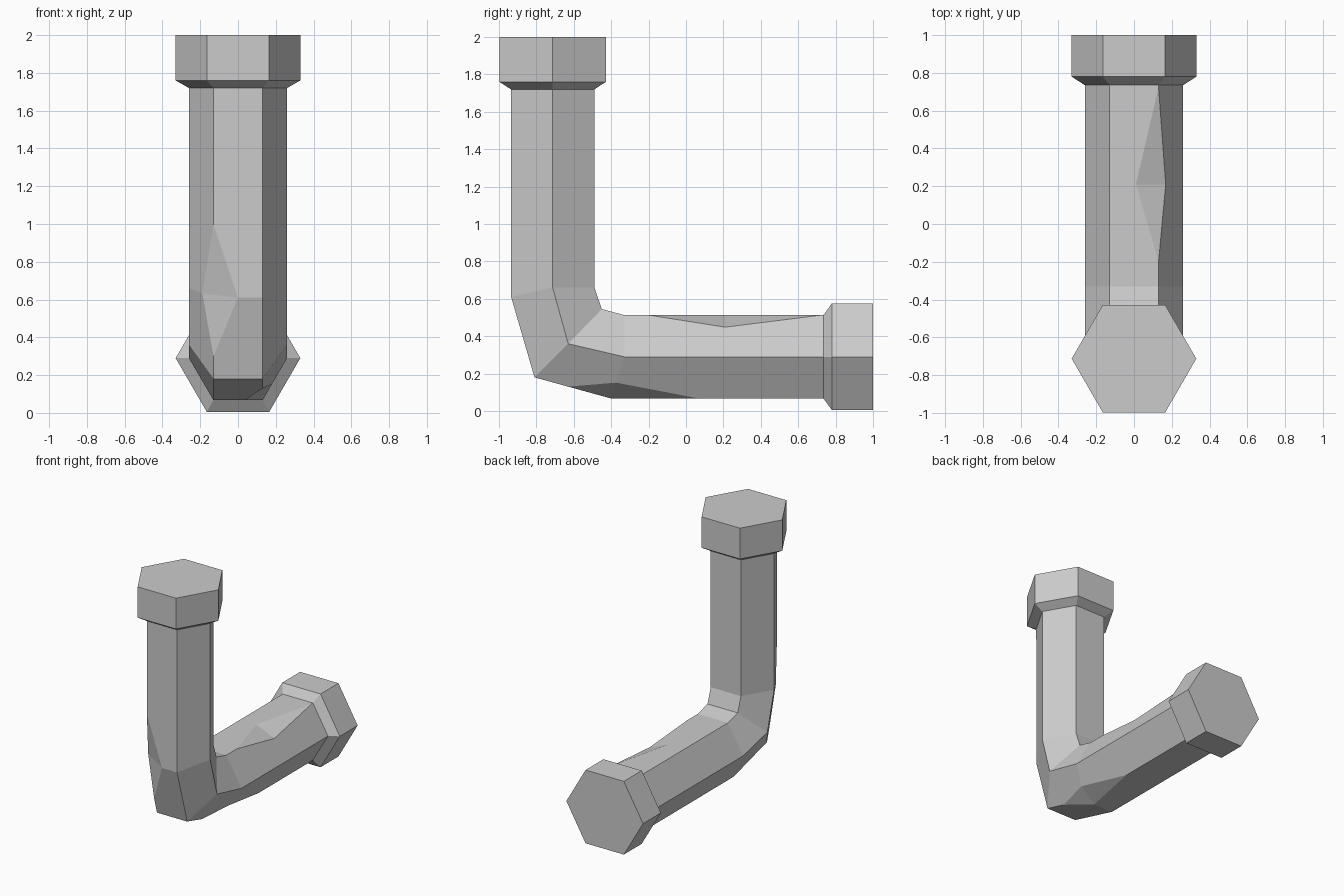
import bpy, bmesh
from mathutils import Vector

cube = bpy.data.objects.get("Cube")
if cube:
    bpy.data.objects.remove(cube)

grey = bpy.data.materials.new("grey metal")
grey.use_nodes = True
COLOUR = (0.6, 0.6, 0.6, 1)
grey.diffuse_color = COLOUR
grey.node_tree.nodes["Principled BSDF"].inputs["Base Color"].default_value = COLOUR


def hex_ring(bm, outer, mid, inner, r):
    """Six corners; outer, mid and inner are (y, z) positions across the bend."""
    layout = [(r, mid), (r / 2, inner), (-r / 2, inner),
              (-r, mid), (-r / 2, outer), (r / 2, outer)]
    return [bm.verts.new((x, *p)) for x, p in layout]


def skin(bm, rings):
    for a, b in zip(rings, rings[1:]):
        for k in range(6):
            n = (k + 1) % 6
            bm.faces.new((a[k], a[n], b[n], b[k]))


def dent(bm, rings, i, k, prev_t, next_t, back_t, ahead_t):
    """Flatten one corner of the pipe into a two-triangle facet."""
    v = rings[i][k]
    ends = [(rings[i][k - 1], prev_t), (rings[i][(k + 1) % 6], next_t),
            (rings[i - 1][k], back_t), (rings[i + 1][k], ahead_t)]
    cut = {e: bm.verts.new(v.co.lerp(e.co, t)) for e, t in ends}
    left, right, back, ahead = cut.values()
    for face in list(v.link_faces):
        loop = list(face.verts)
        j = loop.index(v)
        before, after = loop[j - 1], loop[(j + 1) % len(loop)]
        loop[j:j + 1] = [cut[before], cut[after]]
        bm.faces.new(loop)
    bm.verts.remove(v)
    bm.faces.new((left, right, back))
    bm.faces.new((left, right, ahead))


def finish(bm, name):
    bmesh.ops.recalc_face_normals(bm, faces=bm.faces[:])
    mesh = bpy.data.meshes.new(name)
    bm.to_mesh(mesh)
    bm.free()
    mesh.materials.append(grey)
    obj = bpy.data.objects.new(name, mesh)
    bpy.context.collection.objects.link(obj)


R, CAP_R = 0.26, 0.33          # corner radii of pipe and caps
H, CAP_H = 0.223, 0.285        # half widths across flats
AXIS_Y, AXIS_Z = -0.713, 0.29  # centre lines of the two legs


def upright(z, h):
    return (AXIS_Y - h, z), (AXIS_Y, z), (AXIS_Y + h, z)


def lying(y, h):
    return (y, AXIS_Z - h), (y, AXIS_Z), (y, AXIS_Z + h)


# Bent hexagonal pipe with three flattened corners
bm = bmesh.new()
sections = [upright(1.72, H),
            ((-0.935, 0.61), (AXIS_Y, 0.66), (-0.49, 0.66)),
            ((-0.81, 0.18), (-0.63, 0.36), (-0.45, 0.545)),
            ((-0.40, 0.067), (-0.33, AXIS_Z), (-0.33, 0.513)),
            lying(0.21, H), lying(0.735, H)]
rings = [hex_ring(bm, *s, R) for s in sections]
skin(bm, rings)
dent(bm, rings, 1, 4, 0.45, 0.5, 0.35, 0.72)
dent(bm, rings, 3, 5, 0.36, 0.38, 0.56, 0.77)
dent(bm, rings, 4, 1, 0.29, 0.46, 0.76, 0.98)
finish(bm, "bent_pipe")

# Chamfered hexagonal caps
for name, section, stops in (("top_cap", upright, (1.72, 1.76, 2.0)),
                             ("back_cap", lying, (0.735, 0.78, 1.0))):
    bm = bmesh.new()
    sizes = ((H, R), (CAP_H, CAP_R), (CAP_H, CAP_R))
    rings = [hex_ring(bm, *section(s, h), r) for s, (h, r) in zip(stops, sizes)]
    skin(bm, rings)
    bm.faces.new(rings[-1])
    finish(bm, name)
